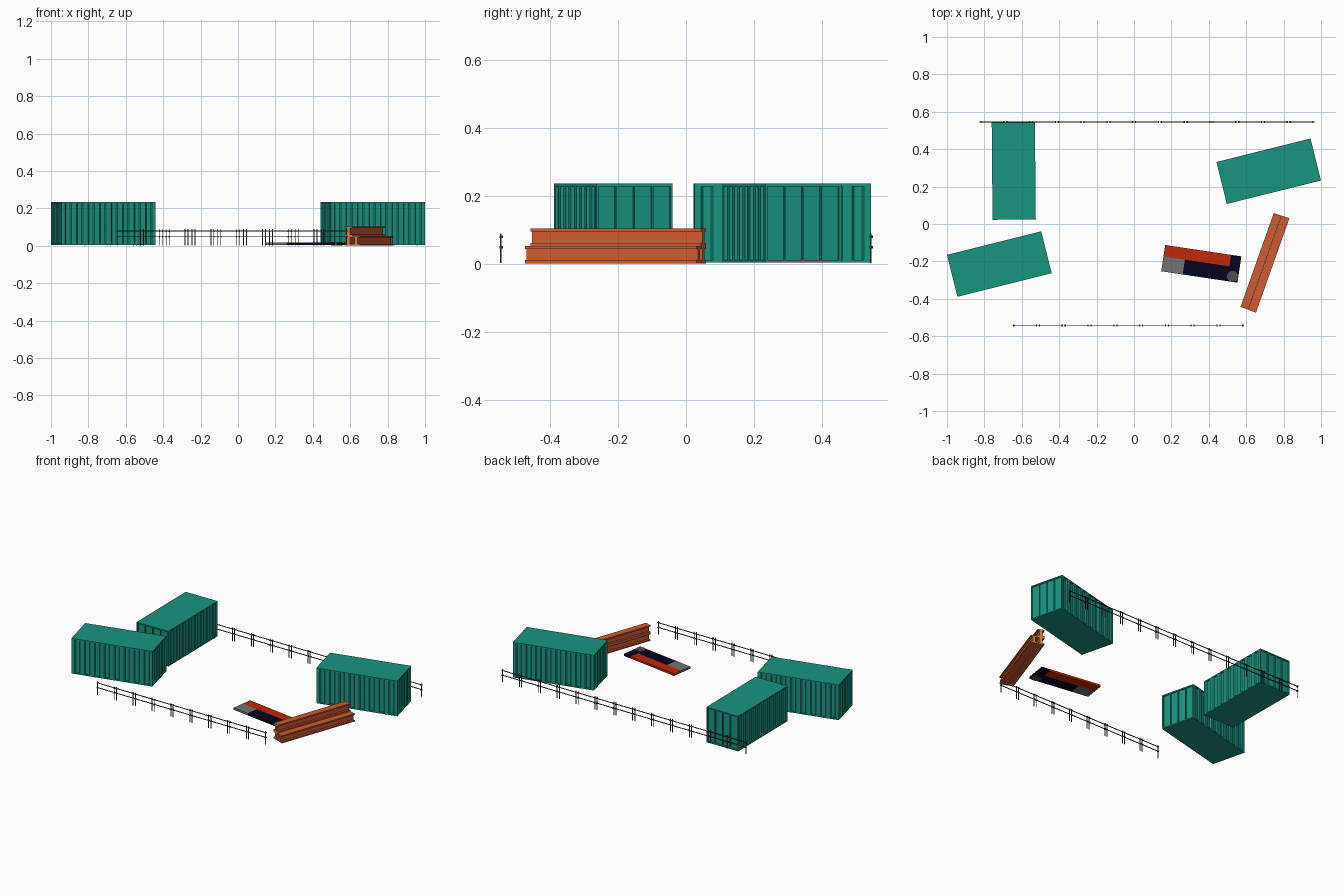
import bpy, bmesh
from math import radians
from mathutils import Matrix, Vector

if "Cube" in bpy.data.objects:
    bpy.data.objects.remove(bpy.data.objects["Cube"])


def material(name, color):
    m = bpy.data.materials.new(name)
    m.use_nodes = True
    m.diffuse_color = (*color, 1)
    m.node_tree.nodes["Principled BSDF"].inputs["Base Color"].default_value = (*color, 1)
    return m


TEAL = material("teal paint", (0.010, 0.30, 0.215))
RUST = material("rust orange", (0.63, 0.105, 0.032))
CUT = material("cut steel orange", (0.66, 0.215, 0.055))
RED = material("signal red", (0.53, 0.021, 0.002))
NAVY = material("dark navy", (0.001, 0.001, 0.014))
GREY = material("grey", (0.17, 0.17, 0.17))
DISC = material("dark grey", (0.075, 0.075, 0.075))
IRON = material("dark iron", (0.045, 0.030, 0.028))


def box(bm, lo, hi):
    lo, hi = Vector(lo), Vector(hi)
    mat = Matrix.Translation((lo + hi) / 2) @ Matrix.Diagonal((*(hi - lo), 1))
    bmesh.ops.create_cube(bm, size=1, matrix=mat)


def prism(bm, outline, vec):
    """Extrude a closed outline along vec."""
    face = bm.faces.new([bm.verts.new(p) for p in outline])
    ext = bmesh.ops.extrude_face_region(bm, geom=[face], use_keep_orig=True)
    verts = [v for v in ext["geom"] if isinstance(v, bmesh.types.BMVert)]
    bmesh.ops.translate(bm, verts=verts, vec=vec)


def finish(bm, name, mats, loc=(0, 0, 0), angle=0):
    bmesh.ops.recalc_face_normals(bm, faces=bm.faces)
    mesh = bpy.data.meshes.new(name)
    bm.to_mesh(mesh)
    bm.free()
    for m in mats:
        mesh.materials.append(m)
    ob = bpy.data.objects.new(name, mesh)
    ob.location = loc
    ob.rotation_euler.z = radians(angle)
    bpy.context.collection.objects.link(ob)
    return ob


# Shipping containers: roof, floor and walls with recessed panels
L, W, H = 0.519, 0.231, 0.232
# wall length, half depth, panel count, edge margin, rib width, slope width
LONG_WALL = (L, W / 2, 8, 0.020, 0.028, 0.006)
END_WALL = (W, L / 2, 4, 0.007, 0.004, 0.0015)


def wall_points(length, half, count, margin, rib, slope):
    """Points of one wall running along x, with recessed panels."""
    width = (length - 2 * margin - (count - 1) * rib) / count
    pts = [(-length / 2, -half)]
    for i in range(count):
        a = -length / 2 + margin + i * (width + rib)
        b = a + width
        pts += [(a, -half), (a + slope, 0.007 - half), (b - slope, 0.007 - half), (b, -half)]
    return pts


def container(name, loc, angle):
    bm = bmesh.new()
    ring = []
    for turn, wall in enumerate((LONG_WALL, END_WALL) * 2):
        rot = Matrix.Rotation(radians(90 * turn), 3, 'Z')
        ring += [rot @ Vector((x, y, 0.005)) for x, y in wall_points(*wall)]
    prism(bm, ring, (0, 0, H - 0.010))
    for z in (0, H - 0.008):
        box(bm, (-L / 2, -W / 2, z), (L / 2, W / 2, z + 0.008))
    finish(bm, name, [TEAL], (*loc, 0.003), angle)


container("container_front", (-0.720, -0.214), 14)
container("container_right", (0.720, 0.282), 14)
container("container_back", (-0.643, 0.283), 90.5)


# Fences: repeated sections with two posts, two rails and rail clamps
def fence(name, start, y, count):
    pitch = 0.1378
    bm = bmesh.new()
    for i in range(count):
        a = start + i * pitch
        b = a + pitch - 0.002
        for z in (0.048, 0.079):
            box(bm, (a, y + 0.001, z - 0.002), (b, y + 0.005, z + 0.002))
        for px in (a + 0.007, b - 0.007):
            box(bm, (px - 0.002, y - 0.002, 0.002), (px + 0.002, y + 0.002, 0.089))
            for z in (0.048, 0.079):
                box(bm, (px - 0.003, y - 0.003, z - 0.004), (px + 0.003, y + 0.007, z + 0.004))
    finish(bm, name, [IRON])


fence("back_fence", -0.825, 0.543, 13)
fence("front_fence", -0.65, -0.545, 9)


# Stacked steel beams
def beam(name, side, z, length):
    w, h, web, flange = 0.022, 0.051, 0.009, 0.009
    right = [(w, 0), (w, flange), (web, flange), (web, h - flange), (w, h - flange), (w, h)]
    outline = right + [(-x, y) for x, y in reversed(right)]
    bm = bmesh.new()
    prism(bm, [(-length / 2, x, y) for x, y in outline], (length, 0, 0))
    bm.normal_update()
    for f in bm.faces:
        f.material_index = int(abs(f.normal.x) > 0.9)
    loc = Matrix.Rotation(radians(70.5), 3, 'Z') @ Vector((0, side, 0))
    finish(bm, name, [RUST, CUT], (0.70 + loc.x, -0.207 + loc.y, z), 70.5)


beam("lower_beam_left", 0.0222, 0.001, 0.532)
beam("lower_beam_right", -0.0222, 0.001, 0.535)
beam("upper_beam", 0.0222, 0.052, 0.532)


# Flat painted panel lying on the ground
PANEL = ((0.36, -0.212, 0.003), -8.5)


def slab(name, mat, lo, hi):
    bm = bmesh.new()
    box(bm, (*lo, 0), (*hi, 0.014))
    finish(bm, name, [mat], *PANEL)


slab("panel_red", RED, (-0.206, 0.008), (0.15, 0.07))
slab("panel_grey", GREY, (-0.206, -0.072), (-0.09, 0.008))
slab("panel_navy", NAVY, (-0.09, -0.072), (0.206, 0.008))
slab("panel_navy_end", NAVY, (0.15, 0.008), (0.206, 0.07))
disc = bmesh.new()
bmesh.ops.create_cone(disc, cap_ends=True, segments=16, radius1=0.03, radius2=0.03,
                      depth=0.018, matrix=Matrix.Translation((0.175, -0.043, 0.007)))
finish(disc, "panel_disc", [DISC], *PANEL)
